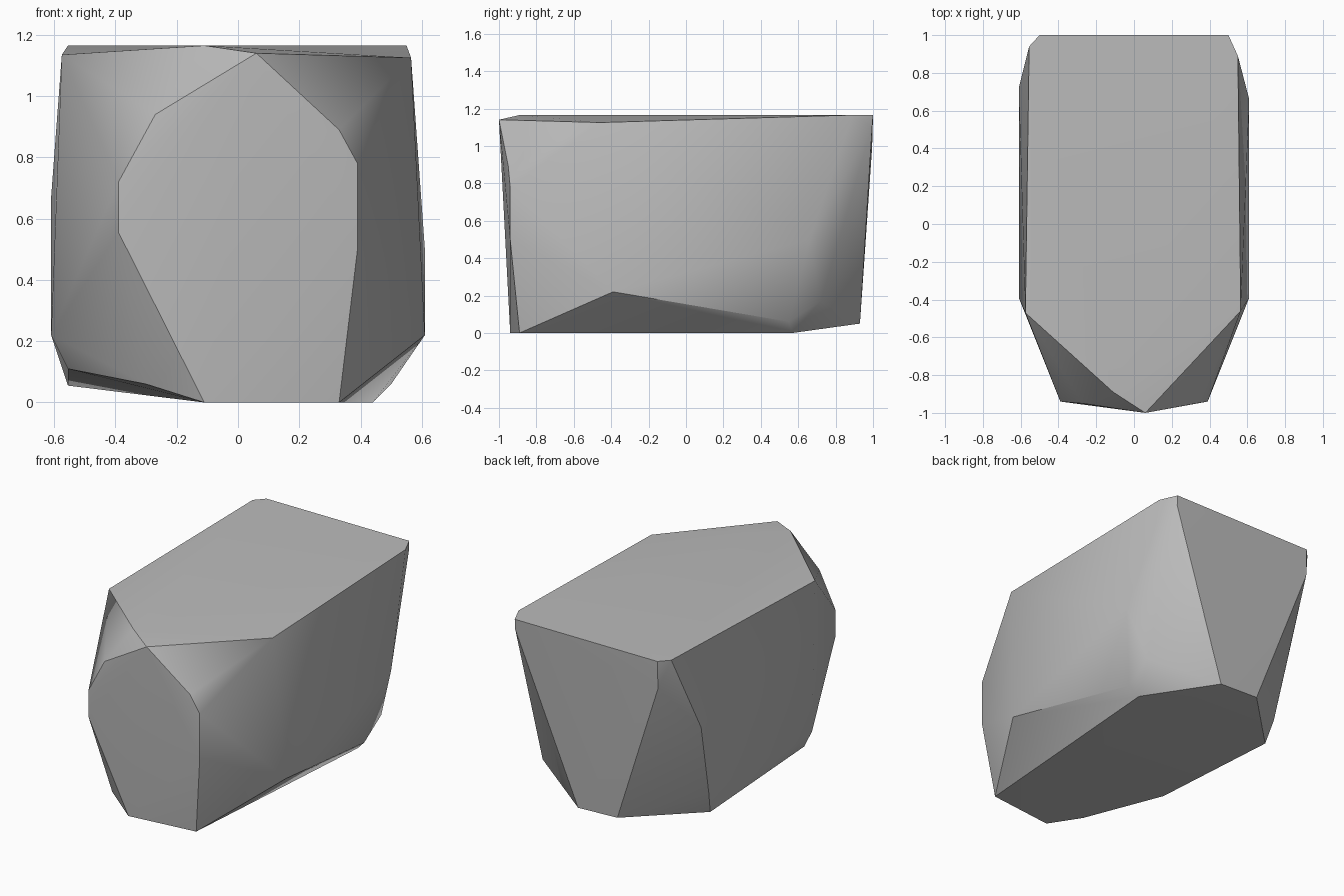
import bpy
import bmesh
import math

cube = bpy.data.objects.get("Cube")
if cube:
    bpy.data.objects.remove(cube, do_unlink=True)

# Plain grey stone
stone = bpy.data.materials.new("grey stone")
stone.use_nodes = True
grey = (0.5, 0.5, 0.5, 1)
stone.diffuse_color = grey
stone.node_tree.nodes["Principled BSDF"].inputs["Base Color"].default_value = grey

# Corners of each chipped facet
top = [(-.575, -.47, 1.135), (-.11, -.89, 1.165), (.06, -1, 1.14), (.565, -.46, 1.125),
       (.55, .89, 1.165), (.5, 1, 1.165), (-.5, 1, 1.165), (-.555, .94, 1.165)]
front = [(.39, -.94, .5), (.39, -.94, .78), (.33, -.95, .89),
         (-.27, -.95, .94), (-.39, -.94, .72), (-.39, -.94, .555)]
flanks = [(.61, -.39, .22), (.61, .66, .5), (.5, .72, .17),
          (-.61, -.39, .22), (-.61, .72, .67), (-.58, .6, .2)]
back = [(-.5, .995, .99), (.5, .995, 1.1), (-.17, .93, .06), (.105, .93, .05)]
base = [(-.11, -.94, 0), (.33, -.89, 0), (.44, .57, 0), (.5, .55, .06),
        (-.555, .55, .055), (-.555, -.39, .11), (-.3, -.83, .06)]

# Wrap the corners into one solid boulder
bm = bmesh.new()
for corner in top + front + flanks + back + base:
    bm.verts.new(corner)
hull = bmesh.ops.convex_hull(bm, input=bm.verts[:])
loose = [v for v in bm.verts if not v.link_faces]
bmesh.ops.delete(bm, geom=loose, context="VERTS")
bmesh.ops.recalc_face_normals(bm, faces=bm.faces[:])

mesh = bpy.data.meshes.new("boulder")
bm.to_mesh(mesh)
bm.free()
mesh.materials.append(stone)
boulder = bpy.data.objects.new("boulder", mesh)
bpy.context.collection.objects.link(boulder)

# Soft chips with crisp main ridges
bpy.ops.object.select_all(action="DESELECT")
boulder.select_set(True)
bpy.context.view_layer.objects.active = boulder
bpy.ops.object.shade_smooth_by_angle(angle=math.radians(30))
